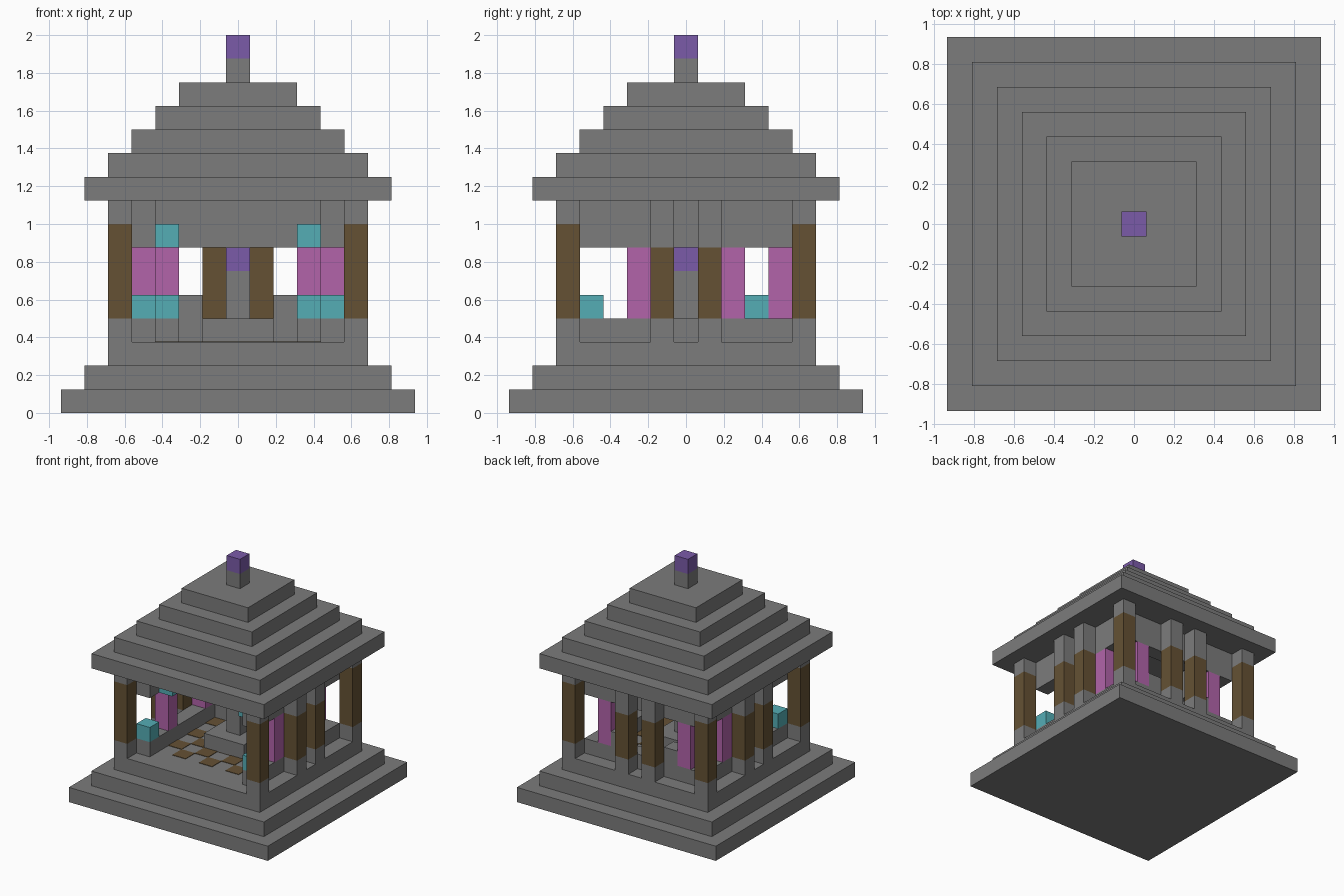
import bpy
import bmesh

U = 0.125  # edge length of one block

cube = bpy.data.objects.get("Cube")
if cube:
    bpy.data.objects.remove(cube, do_unlink=True)


def material(name, rgb):
    m = bpy.data.materials.new(name)
    m.use_nodes = True
    colour = (*rgb, 1.0)
    m.diffuse_color = colour
    bsdf = next(n for n in m.node_tree.nodes if n.type == 'BSDF_PRINCIPLED')
    bsdf.inputs["Base Color"].default_value = colour
    return m


STONE = material("grey stone", (0.2, 0.2, 0.2))
WOOD = material("brown wood", (0.13, 0.083, 0.034))
PINK = material("pink crystal", (0.445, 0.127, 0.402))
CYAN = material("cyan lamp", (0.089, 0.418, 0.462))
PURPLE = material("purple gem", (0.198, 0.105, 0.397))


def box(name, mat, xs, ys, zs):
    """Box covering whole block cells; xs, ys are first and last cell, zs is bottom and top."""
    lo = [(xs[0] - 0.5) * U, (ys[0] - 0.5) * U, zs[0] * U]
    hi = [(xs[1] + 0.5) * U, (ys[1] + 0.5) * U, zs[1] * U]
    bm = bmesh.new()
    bmesh.ops.create_cube(bm, size=1)
    for v in bm.verts:
        v.co = [h if c > 0 else l for c, l, h in zip(v.co, lo, hi)]
    mesh = bpy.data.meshes.new(name)
    bm.to_mesh(mesh)
    bm.free()
    mesh.materials.append(mat)
    ob = bpy.data.objects.new(name, mesh)
    bpy.context.collection.objects.link(ob)
    return ob


def slab(name, r, z):
    box(name, STONE, (-r, r), (-r, r), (z, z + 1))


def cell(name, mat, x, y, z0, z1):
    box(name, mat, (x, x), (y, y), (z0, z1))


def pillar(name, x, y, wood_top):
    cell(name + "_foot", STONE, x, y, 3, 4)
    cell(name + "_shaft", WOOD, x, y, 4, wood_top)
    cell(name + "_cap", STONE, x, y, wood_top, 9)


# Stepped base and stepped roof
for z, r in enumerate((7, 6, 5)):
    slab("base_step", r, z)
for i, r in enumerate((6, 5, 4, 3, 2)):
    slab("roof_step", r, 9 + i)

# Finial
cell("finial_post", STONE, 0, 0, 14, 15)
cell("finial_gem", PURPLE, 0, 0, 15, 16)

# Chequered floor tiles as thin plates
for x in range(-3, 4):
    for y in range(-3, 4):
        if (x + y) % 2:
            cell("floor_tile", WOOD, x, y, 3, 3.03)

# Central pedestal
box("pedestal_base", STONE, (-1, 1), (-1, 1), (3, 4))
cell("pedestal_column", STONE, 0, 0, 4, 6)
cell("pedestal_gem", PURPLE, 0, 0, 6, 7)

# Back bench and lintel
box("back_bench", STONE, (-3, 3), (4, 4), (3, 4))
box("back_lintel", STONE, (-3, 3), (4, 4), (7, 9))

# Parts mirrored left and right
for s, side in ((1, "left"), (-1, "right")):
    pillar(side + "_front_corner_pillar", 5 * s, -5, 8)
    pillar(side + "_back_corner_pillar", 5 * s, 5, 8)
    pillar(side + "_back_pillar", s, 5, 7)
    for y in (-1, 1):
        pillar(side + "_side_pillar", 5 * s, y, 7)

    box(side + "_bench", STONE, (4 * s, 4 * s), (-4, 4), (3, 4))
    box(side + "_lintel", STONE, (4 * s, 4 * s), (-4, 4), (7, 9))
    cell(side + "_back_seat", STONE, 2 * s, 4, 4, 5)
    cell(side + "_lamp_stand", STONE, 3 * s, 3, 3, 4)

    for y in (-2, 2):
        cell(side + "_side_crystal", PINK, 4 * s, y, 4, 7)
    cell(side + "_back_crystal", PINK, 3 * s, 4, 4, 7)

    cell(side + "_front_lamp", CYAN, 4 * s, -4, 4, 5)
    cell(side + "_back_lamp", CYAN, 3 * s, 3, 4, 5)
    for y in (-3, 3):
        cell(side + "_hanging_lamp", CYAN, 3 * s, y, 7, 8)
